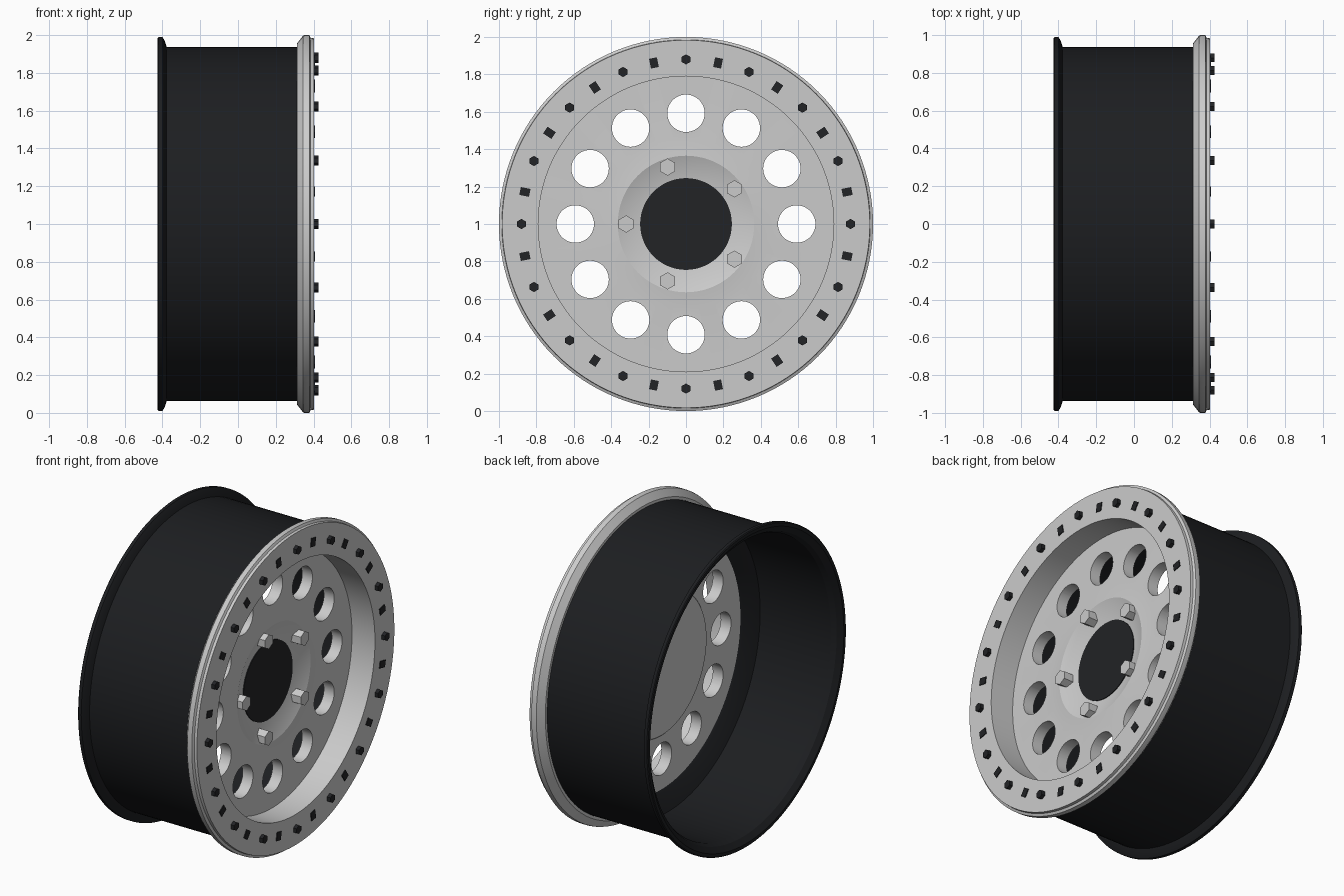
import bpy, bmesh
from math import sin, cos, pi, radians
from mathutils import Matrix, Vector

if "Cube" in bpy.data.objects:
    bpy.data.objects.remove(bpy.data.objects["Cube"])

SEG = 128
CZ = 1.0  # axle height; the axle runs along x


def material(name, c):
    m = bpy.data.materials.new(name)
    m.diffuse_color = (c[0], c[1], c[2], 1)
    m.use_nodes = True
    m.node_tree.nodes["Principled BSDF"].inputs["Base Color"].default_value = m.diffuse_color
    return m


BLACK = material("black_paint", (0.012, 0.013, 0.015))
BOLT = material("dark_steel", (0.016, 0.017, 0.019))


def finish(bm, name, mat=None, smooth=True):
    bmesh.ops.remove_doubles(bm, verts=bm.verts, dist=1e-5)
    bmesh.ops.recalc_face_normals(bm, faces=bm.faces)
    me = bpy.data.meshes.new(name)
    bm.to_mesh(me)
    bm.free()
    ob = bpy.data.objects.new(name, me)
    bpy.context.collection.objects.link(ob)
    if mat:
        me.materials.append(mat)
    if smooth:
        smooth_object(ob)
    return ob


def smooth_object(ob):
    bpy.ops.object.select_all(action='DESELECT')
    ob.select_set(True)
    bpy.context.view_layer.objects.active = ob
    bpy.ops.object.shade_smooth_by_angle(angle=radians(25))


def lathe(name, profile, mat=None, closed=True, smooth=True):
    """Spin a list of (x, radius) points around the axle."""
    bm = bmesh.new()
    rings = []
    for x, r in profile:
        rings.append([bm.verts.new((x, r * sin(2 * pi * i / SEG), CZ + r * cos(2 * pi * i / SEG)))
                      for i in range(SEG)])
    n = len(rings)
    for k in range(n if closed else n - 1):
        a, b = rings[k], rings[(k + 1) % n]
        for i in range(SEG):
            j = (i + 1) % SEG
            bm.faces.new((a[i], a[j], b[j], b[i]))
    return finish(bm, name, mat, smooth)


def prisms(name, count, orbit, radius, x0, x1, sides, start=0.0, mat=None, smooth=False):
    """Prisms along x, repeated in a circle around the axle."""
    bm = bmesh.new()
    for k in range(count):
        a = start + 2 * pi * k / count
        pos = Vector(((x0 + x1) / 2, orbit * cos(a), CZ + orbit * sin(a)))
        m = Matrix.Translation(pos) @ Matrix.Rotation(pi / 2, 4, 'Y') @ Matrix.Rotation(pi / 2, 4, 'Z')
        bmesh.ops.create_cone(bm, cap_ends=True, segments=sides, radius1=radius,
                              radius2=radius, depth=x1 - x0, matrix=m)
    return finish(bm, name, mat, smooth)


# Black barrel with a flared rear flange and inner shoulder behind the disc
lathe("barrel", [(-0.425, 0.985), (-0.42, 0.99), (-0.40, 0.99), (-0.388, 0.97), (-0.378, 0.938),
                 (0.32, 0.938), (0.32, 0.80), (0.17, 0.785), (0.16, 0.80), (0.12, 0.91),
                 (-0.37, 0.915), (-0.40, 0.93), (-0.425, 0.965)], BLACK)

# Grey clamp ring on the outer face
lathe("clamp_ring", [(0.312, 0.93), (0.312, 0.955), (0.345, 0.998), (0.352, 1.0), (0.378, 1.0),
                     (0.385, 0.985), (0.402, 0.983), (0.402, 0.79), (0.20, 0.79), (0.20, 0.80),
                     (0.312, 0.81)])

# Wheel disc with a dished hub
disc = lathe("wheel_disc", [(0.205, 0.0), (0.205, 0.245), (0.25, 0.365), (0.242, 0.445), (0.242, 0.795),
                            (0.17, 0.795), (0.17, 0.445), (0.165, 0.44), (0.165, 0.0)],
             closed=False, smooth=False)

# Twelve round windows cut through the disc
cutter = prisms("window_cutter", 12, 0.592, 0.10, 0.1, 0.3, 48)
cutter.hide_render = True
mod = disc.modifiers.new("windows", 'BOOLEAN')
mod.operation = 'DIFFERENCE'
mod.solver = 'EXACT'
mod.object = cutter
bpy.context.view_layer.objects.active = disc
bpy.ops.object.modifier_apply(modifier=mod.name)
bpy.data.objects.remove(cutter)
smooth_object(disc)

# Dark centre cap
lathe("centre_cap", [(0.19, 0.0), (0.19, 0.245), (0.21, 0.245), (0.21, 0.0)], BOLT, closed=False)

# Five lug nuts
prisms("lug_nuts", 5, 0.32, 0.046, 0.19, 0.285, 6, start=pi)

# Sixteen hex bolts on the clamp ring
prisms("ring_bolts", 16, 0.88, 0.027, 0.39, 0.425, 6, mat=BOLT)

# Sixteen small rectangular tabs between the bolts
bm = bmesh.new()
for k in range(16):
    a = 2 * pi * (k + 0.5) / 16
    m = (Matrix.Translation((0.398, 0, CZ)) @ Matrix.Rotation(a, 4, 'X')
         @ Matrix.Translation((0, 0.878, 0)) @ Matrix.Diagonal((0.018, 0.053, 0.043, 1)))
    bmesh.ops.create_cube(bm, size=1, matrix=m)
finish(bm, "ring_tabs", BOLT, smooth=False)
